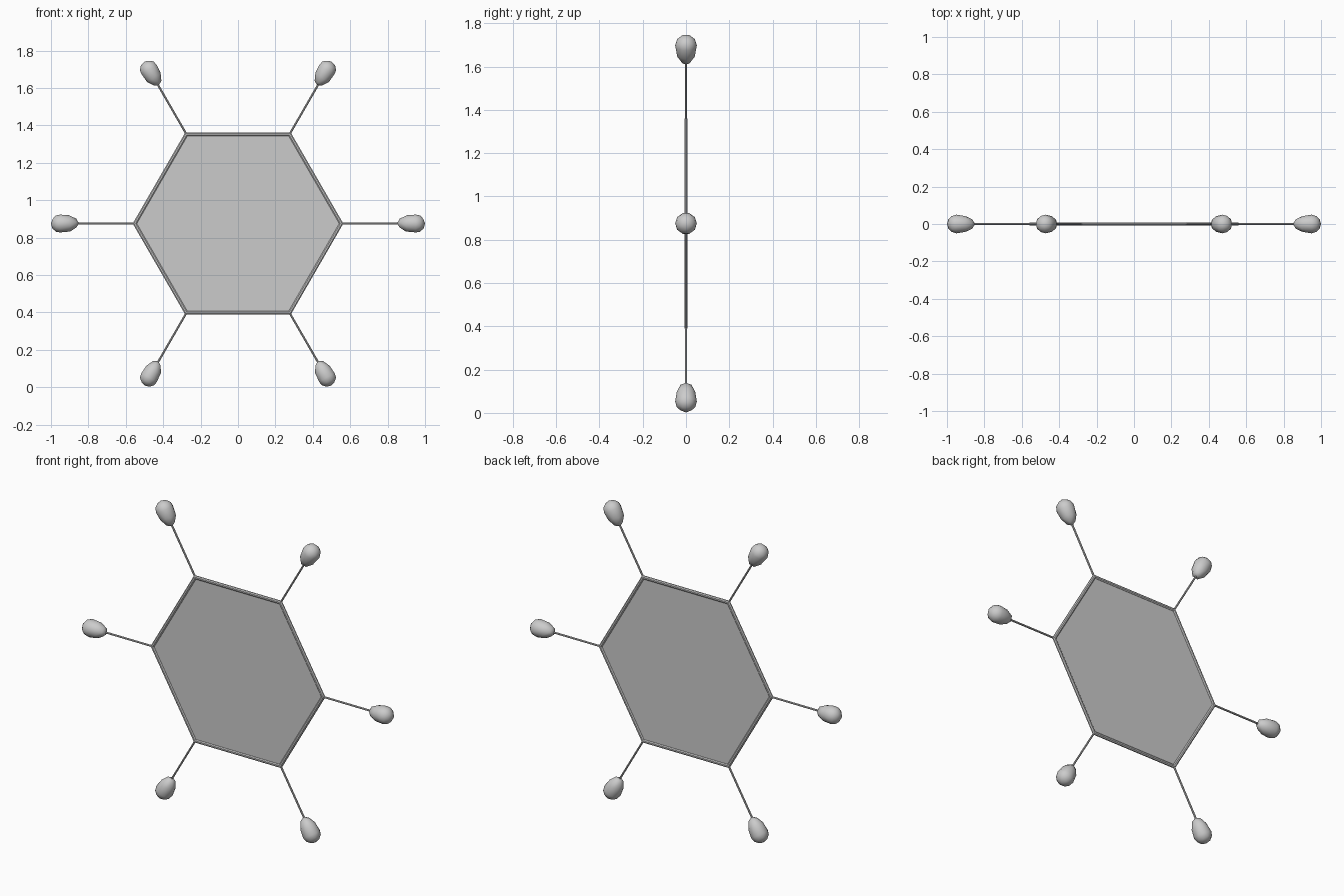
import bpy, bmesh
from math import sin, cos, pi, radians
from mathutils import Matrix, Vector

if "Cube" in bpy.data.objects:
    bpy.data.objects.remove(bpy.data.objects["Cube"])

CZ = 0.875          # height of the hexagon centre
R = 0.552           # corner radius along the rim's centre line
SIDES = 6


def finish(name, bm, smooth=False):
    bmesh.ops.recalc_face_normals(bm, faces=bm.faces)
    me = bpy.data.meshes.new(name)
    bm.to_mesh(me)
    bm.free()
    ob = bpy.data.objects.new(name, me)
    bpy.context.collection.objects.link(ob)
    if smooth:
        bpy.ops.object.select_all(action='DESELECT')
        ob.select_set(True)
        bpy.context.view_layer.objects.active = ob
        bpy.ops.object.shade_smooth_by_angle(angle=radians(40))
    return ob


def polar(r, a, y=0.0):
    return Vector((r * cos(a), y, CZ + r * sin(a)))


# Hexagonal rim: slim tube with mitred corners
bm = bmesh.new()
rings = []
for i in range(SIDES):
    a = i * pi / 3
    rings.append([bm.verts.new(polar(R + 0.012 * cos(t), a, 0.0085 * sin(t)))
                  for t in [(k + 0.5) * pi / 4 for k in range(8)]])
for i in range(SIDES):
    p, q = rings[i], rings[(i + 1) % SIDES]
    for k in range(8):
        n = (k + 1) % 8
        bm.faces.new((p[k], p[n], q[n], q[k]))
finish("hexagon_rim", bm)

# Thin see-through panel filling the rim
bm = bmesh.new()
bmesh.ops.create_cone(bm, cap_ends=True, segments=SIDES, radius1=R, radius2=R, depth=0.004,
                      matrix=Matrix.Rotation(pi / 6, 4, 'Z'))
# turn so that two corners lie on the x axis, then stand upright
first = min(bm.verts, key=lambda v: abs(v.co.y))
if abs(first.co.y) > 0.01:
    bmesh.ops.rotate(bm, verts=bm.verts, matrix=Matrix.Rotation(pi / 6, 3, 'Z'))
bmesh.ops.transform(bm, verts=bm.verts,
                    matrix=Matrix.Translation((0, 0, CZ)) @ Matrix.Rotation(pi / 2, 4, 'X'))
panel = finish("hexagon_panel", bm)
glass = bpy.data.materials.new("clear_grey")
glass.diffuse_color = (0.8, 0.8, 0.8, 0.6)
glass.use_nodes = True
glass.node_tree.nodes["Principled BSDF"].inputs["Base Color"].default_value = glass.diffuse_color
panel.data.materials.append(glass)

# Spokes and teardrop tips, one pair per corner
for i in range(SIDES):
    a = i * pi / 3
    # local z points outward in the xz plane
    turn = Matrix.Translation((0, 0, CZ)) @ Matrix.Rotation(pi / 2 - a, 4, 'Y')

    bm = bmesh.new()
    bmesh.ops.create_cone(bm, cap_ends=True, segments=8, radius1=0.0055, radius2=0.0055,
                          depth=0.32, matrix=turn @ Matrix.Translation((0, 0, 0.71)))
    finish(f"spoke_{i + 1}", bm, True)

    bm = bmesh.new()
    bmesh.ops.create_icosphere(bm, subdivisions=2, radius=0.05)
    for v in bm.verts:
        if v.co.z < 0:
            v.co.z *= 2.0
    if cos(a) < 0:      # left tips mirror the right ones
        bmesh.ops.scale(bm, verts=bm.verts, vec=(-1, 1, 1))
    bmesh.ops.transform(bm, verts=bm.verts, matrix=turn @ Matrix.Translation((0, 0, 0.95)))
    finish(f"teardrop_tip_{i + 1}", bm, True)
